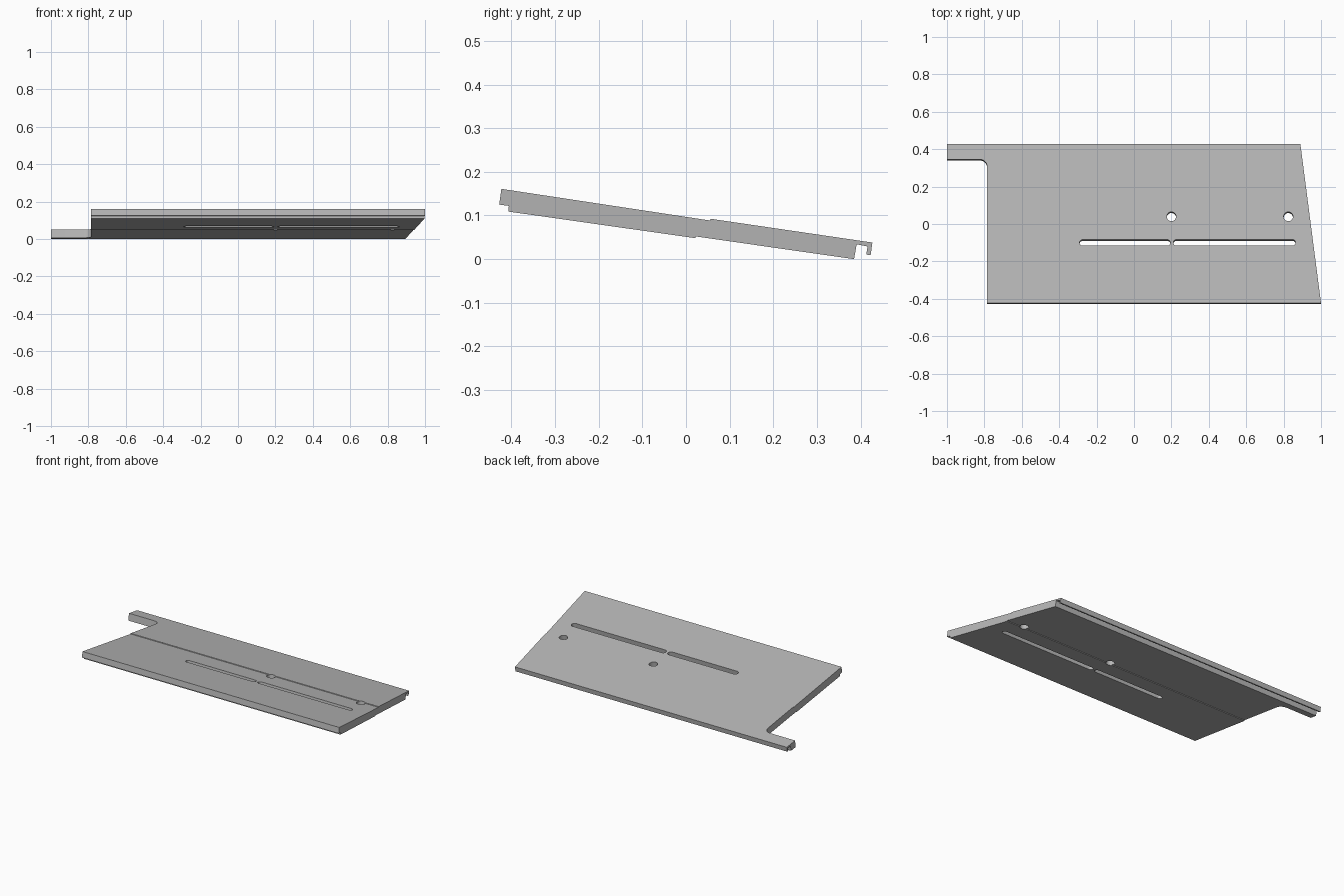
import bpy, bmesh, math
from mathutils import Matrix

cube = bpy.data.objects.get("Cube")
if cube:
    bpy.data.objects.remove(cube, do_unlink=True)

grey = bpy.data.materials.new("plain_grey")
grey.use_nodes = True
grey.diffuse_color = (0.48, 0.48, 0.48, 1)
grey.node_tree.nodes["Principled BSDF"].inputs["Base Color"].default_value = (0.48, 0.48, 0.48, 1)

# Plane of the sloping plate: used to tilt every cutter
TILT = Matrix.Translation((0, 0, 0.097)) @ Matrix.Rotation(-math.atan(0.147), 4, 'X')


def prism(name, points, direction, matrix=None):
    """Extrude a closed outline of 3D points along a direction."""
    bm = bmesh.new()
    face = bm.faces.new([bm.verts.new(p) for p in points])
    extruded = bmesh.ops.extrude_face_region(bm, geom=[face])
    verts = [v for v in extruded["geom"] if isinstance(v, bmesh.types.BMVert)]
    bmesh.ops.translate(bm, verts=verts, vec=direction)
    bmesh.ops.recalc_face_normals(bm, faces=bm.faces)
    if matrix:
        bm.transform(matrix)
    mesh = bpy.data.meshes.new(name)
    bm.to_mesh(mesh)
    bm.free()
    mesh.materials.append(grey)
    obj = bpy.data.objects.new(name, mesh)
    bpy.context.collection.objects.link(obj)
    return obj


def arc(cx, cy, r, start, end, steps=10):
    angles = [math.radians(start + (end - start) * i / steps) for i in range(steps + 1)]
    return [(cx + r * math.cos(a), cy + r * math.sin(a)) for a in angles]


def cutter(name, outline):
    obj = prism(name, [(x, y, -0.3) for x, y in outline], (0, 0, 0.6), TILT)
    obj.hide_render = True
    return obj


def carve(target, tool, operation='DIFFERENCE'):
    mod = target.modifiers.new("carve", 'BOOLEAN')
    mod.operation, mod.object, mod.solver = operation, tool, 'EXACT'
    bpy.context.view_layer.objects.active = target
    bpy.ops.object.modifier_apply(modifier=mod.name)
    bpy.data.objects.remove(tool, do_unlink=True)


# Sloping board with its front rebate, shallow mid steps and rear hooked lip
profile = [(-0.423, 0.161), (0.055, 0.0885), (0.056, 0.0925), (0.427, 0.038),
           (0.423, 0.009), (0.413, 0.0105), (0.416, 0.029), (0.391, 0.034),
           (0.385, 0.0), (0.0225, 0.052), (0.022, 0.048), (-0.407, 0.109),
           (-0.406, 0.122), (-0.428, 0.125)]
board = prism("sloping_board", [(-1.1, y, z) for y, z in profile], (2.2, 0, 0))

# Plan outline: slanted right end, left notch with a rounded inner corner
outline = [(-1, 0.6), (-1, 0.349)] + arc(-0.825, 0.309, 0.04, 90, 0)
outline += [(-0.785, -0.6), (1.022, -0.6), (0.868, 0.6)]
carve(board, cutter("plan_outline", outline), 'INTERSECT')

# Two long slots
for x0, x1 in ((-0.291, 0.194), (0.21, 0.864)):
    r = 0.0165
    slot = arc(x0 + r, -0.101, r, 90, 270) + arc(x1 - r, -0.101, r, -90, 90)
    carve(board, cutter("slot", slot))

# Two round holes
for x in (0.2, 0.825):
    carve(board, cutter("round_hole", arc(x, 0.04, 0.025, 0, 360, 24)[:-1]))

# Smooth the curved walls, keep the edges crisp
bpy.ops.object.select_all(action='DESELECT')
board.select_set(True)
bpy.context.view_layer.objects.active = board
bpy.ops.object.shade_smooth_by_angle(angle=math.radians(30))
